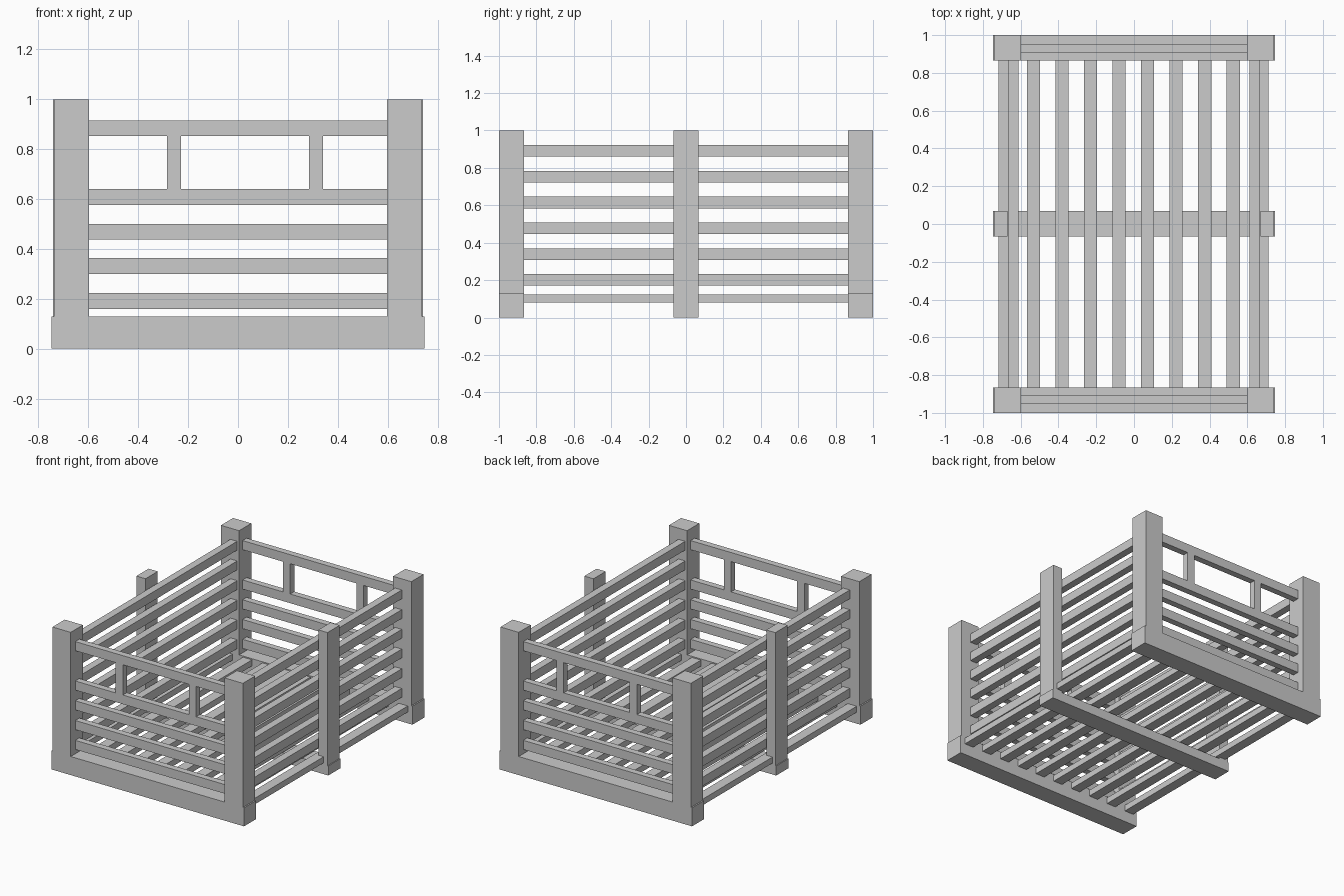
import bpy
import bmesh
from mathutils import Vector

if "Cube" in bpy.data.objects:
    bpy.data.objects.remove(bpy.data.objects["Cube"])


def box(name, x, y, z):
    """Box from (min, max) ranges on each axis."""
    lo, hi = Vector((x[0], y[0], z[0])), Vector((x[1], y[1], z[1]))
    centre, size = (lo + hi) / 2, hi - lo
    bm = bmesh.new()
    bmesh.ops.create_cube(bm, size=1)
    bmesh.ops.scale(bm, vec=size, verts=bm.verts)
    mesh = bpy.data.meshes.new(name)
    bm.to_mesh(mesh)
    bm.free()
    ob = bpy.data.objects.new(name, mesh)
    ob.location = centre
    bpy.context.collection.objects.link(ob)
    return ob


def span(side, a, b):
    """Mirror a range to the chosen side."""
    return (a, b) if side > 0 else (-b, -a)


SIDES = ((-1, "left"), (1, "right"))
ENDS = ((-1, "front"), (1, "back"))

# Front and back end frames
for s, end in ENDS:
    depth = span(s, 0.865, 1.0)
    rail_depth = span(s, 0.904, 0.949)
    box(f"{end}_sill", (-0.747, 0.747), depth, (0, 0.13))
    for t, side in SIDES:
        box(f"{end}_{side}_post", span(t, 0.597, 0.738), depth, (0.13, 1.0))
    for z in (0.16, 0.299, 0.437, 0.576, 0.852):
        box(f"{end}_rail", (-0.6, 0.6), rail_depth, (z, z + 0.064))
    for x in (-0.284, 0.284):
        box(f"{end}_label_strut", (x, x + 0.056), rail_depth, (0.64, 0.852))

# Middle sill with its two thinner posts
box("middle_sill", (-0.747, 0.747), (-0.067, 0.068), (0, 0.067))
for t, side in SIDES:
    box(f"middle_{side}_post", span(t, 0.67, 0.741), (-0.067, 0.068), (0.067, 1.0))

# Side rails running inside the middle posts
for t, side in SIDES:
    for i in range(6):
        z = 0.17 + i * 0.138
        box(f"{side}_rail", span(t, 0.612, 0.664), (-0.865, 0.865), (z, z + 0.062))

# Floor slats
for i in range(10):
    x = -0.683 + i * 0.151
    box("floor_slat", (x - 0.035, x + 0.035), (-0.866, 0.866), (0.079, 0.122))
